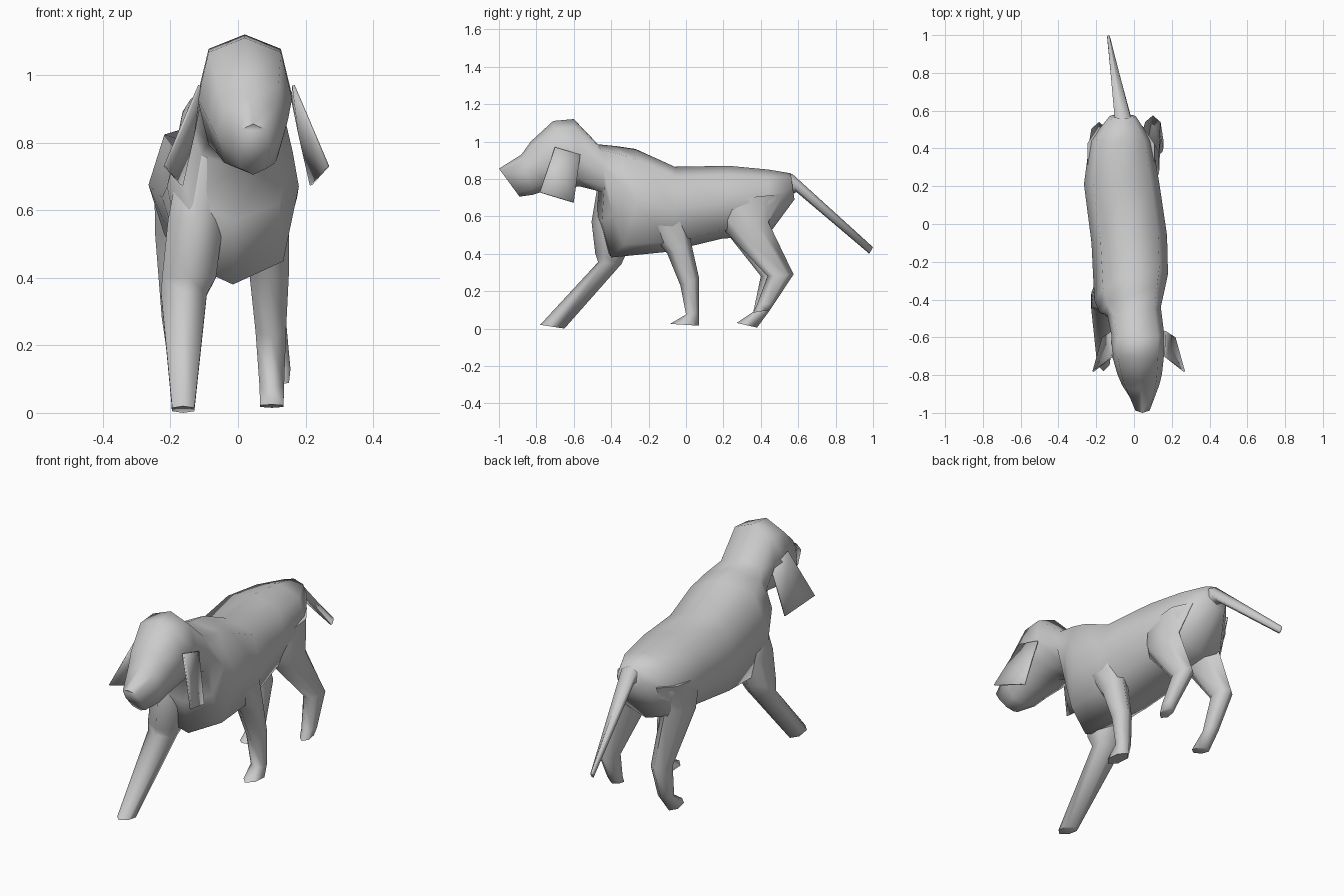
import bpy, bmesh, math
from mathutils import Vector

if "Cube" in bpy.data.objects:
    bpy.data.objects.remove(bpy.data.objects["Cube"])


def finish(name, bm, angle):
    bmesh.ops.recalc_face_normals(bm, faces=bm.faces)
    me = bpy.data.meshes.new(name)
    bm.to_mesh(me)
    bm.free()
    ob = bpy.data.objects.new(name, me)
    bpy.context.collection.objects.link(ob)
    bpy.ops.object.select_all(action='DESELECT')
    ob.select_set(True)
    bpy.context.view_layer.objects.active = ob
    bpy.ops.object.shade_smooth_by_angle(angle=math.radians(angle))
    return ob


def loft(name, rings, sides=8, plump=1.0):
    """Each ring: (first y, z), (opposite y, z), centre x, half width in x, optional y skew of the +x side."""
    bm = bmesh.new()
    loops = []
    for a, b, cx, hw, *skew in rings:
        a, b = Vector((cx, *a)), Vector((cx, *b))
        mid, half = (a + b) / 2, (a - b) / 2
        side = Vector((hw, skew[0] if skew else 0, 0))
        loop = []
        for i in range(sides):
            t = 2 * math.pi * i / sides
            k = 1 + (plump - 1) * abs(math.sin(2 * t))
            loop.append(bm.verts.new(mid + k * (half * math.cos(t) + side * math.sin(t))))
        loops.append(loop)
    for p, q in zip(loops, loops[1:]):
        for i in range(sides):
            j = (i + 1) % sides
            bm.faces.new((p[i], p[j], q[j], q[i]))
    bm.faces.new(loops[0])
    bm.faces.new(loops[-1])
    return finish(name, bm, 80)


# Head, neck and torso: one loft from snout to rump (top point, bottom point)
loft("body", [
    ((-1.0, .855), (-.89, .705), .045, .05),
    ((-.88, .93), (-.82, .715), .035, .10),
    ((-.83, 1.0), (-.76, .735), .03, .118),
    ((-.71, 1.11), (-.66, .75), .02, .14),
    ((-.60, 1.12), (-.57, .76), .02, .14),
    ((-.47, .985), (-.45, .73), .0, .142, .02),
    ((-.37, .975), (-.45, .57), -.01, .172, .06),
    ((-.27, .96), (-.40, .38), -.015, .195, .07),
    ((-.06, .865), (-.10, .41), -.025, .20, .02),
    ((.23, .87), (.19, .48), -.065, .20),
    ((.44, .85), (.44, .50), -.07, .165),
    ((.56, .83), (.58, .69), -.06, .07),
], 8, 1.08)

# Tail
loft("tail", [
    ((.50, .83), (.54, .70), -.06, .06),
    ((.57, .825), (.59, .73), -.062, .048),
    ((1.0, .435), (.98, .40), -.135, .008),
], 6)

# Legs: front point, back point of each ring, from shoulder or hip to foot
loft("left_front_leg", [
    ((-.47, .78), (-.22, .75), -.10, .08),
    ((-.505, .57), (-.25, .57), -.125, .095),
    ((-.485, .40), (-.32, .40), -.145, .092),
    ((-.47, .355), (-.345, .345), -.16, .078),
    ((-.78, .02), (-.65, .00), -.162, .038),
], 6)
loft("right_front_leg", [
    ((-.30, .66), (.03, .66), .08, .08),
    ((-.10, .40), (.025, .47), .092, .068),
    ((-.03, .23), (.07, .27), .097, .052),
    ((.00, .075), (.07, .09), .10, .042),
    ((-.085, .025), (.07, .015), .10, .04),
], 6)


def hind_leg(name, hip_x, knee, foot_x, lower):
    kx, ky = knee
    loft(name, [
        ((.14, .68), (.52, .72), hip_x, .072),
        ((.21, .52), (.44, .57), (hip_x + kx) / 2, .07),
        ((ky - .07, .28), (ky + .07, .29), kx, .047),
    ] + [(a, b, foot_x, w) for a, b, w in lower], 6)


hind_leg("right_hind_leg", .045, (.10, .505), .125,
         [((.38, .13), (.47, .13), .035), ((.36, .085), (.45, .10), .03)])
hind_leg("left_hind_leg", -.185, (-.185, .47), -.165,
         [((.36, .09), (.45, .10), .038), ((.27, .03), (.38, .005), .037)])

# Ears: thin dished flaps, the left one mirrored across the head
corners = [(.168, -.70, .97), (.165, -.565, .93), (.22, -.60, .675), (.27, -.78, .73)]
for name, flip in (("right_ear", False), ("left_ear", True)):
    bm = bmesh.new()
    pts = [Vector((.05 - x if flip else x, y, z)) for x, y, z in corners]
    mid = sum(pts, Vector()) / 4 + Vector((.02 if flip else -.02, 0, 0))
    c = bm.verts.new(mid)
    vs = [bm.verts.new(p) for p in pts]
    for i in range(4):
        bm.faces.new((c, vs[i], vs[(i + 1) % 4]))
    ear = finish(name, bm, 40)
    ear.modifiers.new("thickness", 'SOLIDIFY').thickness = .008
